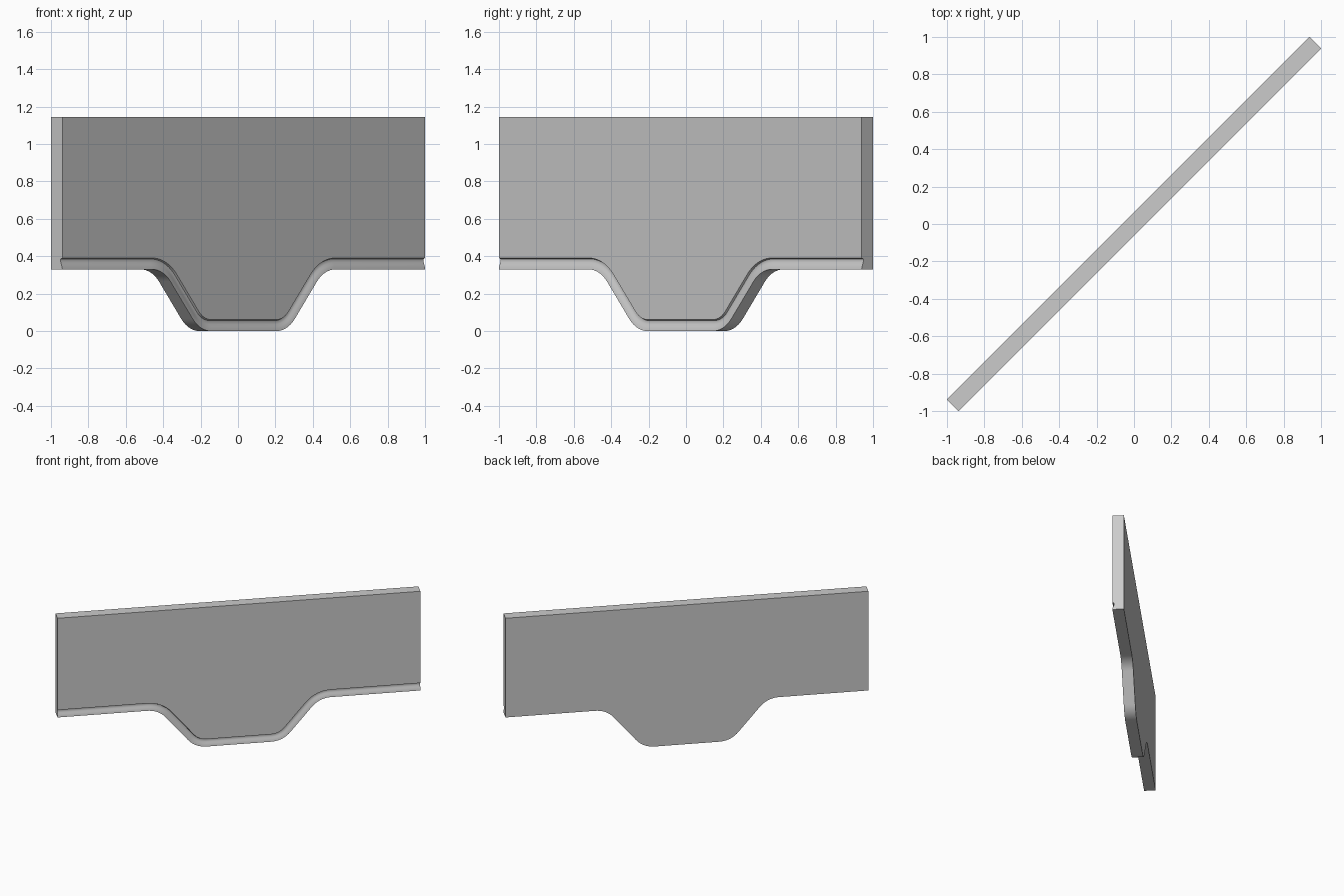
import bpy, bmesh, math
from mathutils import Vector, Matrix

if "Cube" in bpy.data.objects:
    bpy.data.objects.remove(bpy.data.objects["Cube"])

HALF_LEN, HALF_T, TOP, STEP = 1.3718, 0.0435, 1.145, 0.33
R, THETA, U0 = 0.185, math.radians(50), 0.245
SEG = 10

# Lower edge of the right half: (u, z, slope angle)
right = []
for i in range(SEG + 1):
    a = THETA * i / SEG
    right.append((U0 + R * math.sin(a), R * (1 - math.cos(a)), a))
rise = STEP - 2 * R * (1 - math.cos(THETA))
run = rise / math.tan(THETA)
u1 = U0 + 2 * R * math.sin(THETA) + run
for i in range(SEG + 1):
    a = THETA * (1 - i / SEG)
    right.append((u1 - R * math.sin(a), STEP - R * (1 - math.cos(a)), a))
right.append((HALF_LEN, STEP, 0.0))
path = [(-u, z, -a) for u, z, a in reversed(right)] + right

# Shallow moulding cut along the lower front edge: (height, depth)
groove = [(0, 0), (0.012, 0.002), (0.024, 0.006), (0.036, 0.011),
          (0.048, 0.014), (0.056, 0.012), (0.061, 0)]

bm = bmesh.new()
rows = []
for u, z, a in path:
    pts = [Vector((u, HALF_T, z))]
    for h, d in groove:
        pts.append(Vector((u - h * math.sin(a), -HALF_T + d, z + h * math.cos(a))))
    pts.append(Vector((u, -HALF_T, TOP)))
    pts.append(Vector((u, HALF_T, TOP)))
    rows.append([bm.verts.new(p) for p in pts])
n = len(rows[0])
for r0, r1 in zip(rows, rows[1:]):
    for j in range(n):
        k = (j + 1) % n
        bm.faces.new((r0[j], r1[j], r1[k], r0[k]))
bm.faces.new(rows[0])
bm.faces.new(rows[-1][::-1])
bmesh.ops.recalc_face_normals(bm, faces=bm.faces[:])

# Panel stands diagonally across the footprint
bm.transform(Matrix.Rotation(math.radians(45), 4, 'Z'))
mesh = bpy.data.meshes.new("diagonal_apron_panel")
bm.to_mesh(mesh)
bm.free()
panel = bpy.data.objects.new("diagonal_apron_panel", mesh)
bpy.context.collection.objects.link(panel)
bpy.context.view_layer.objects.active = panel
panel.select_set(True)
bpy.ops.object.shade_smooth_by_angle(angle=math.radians(30))
